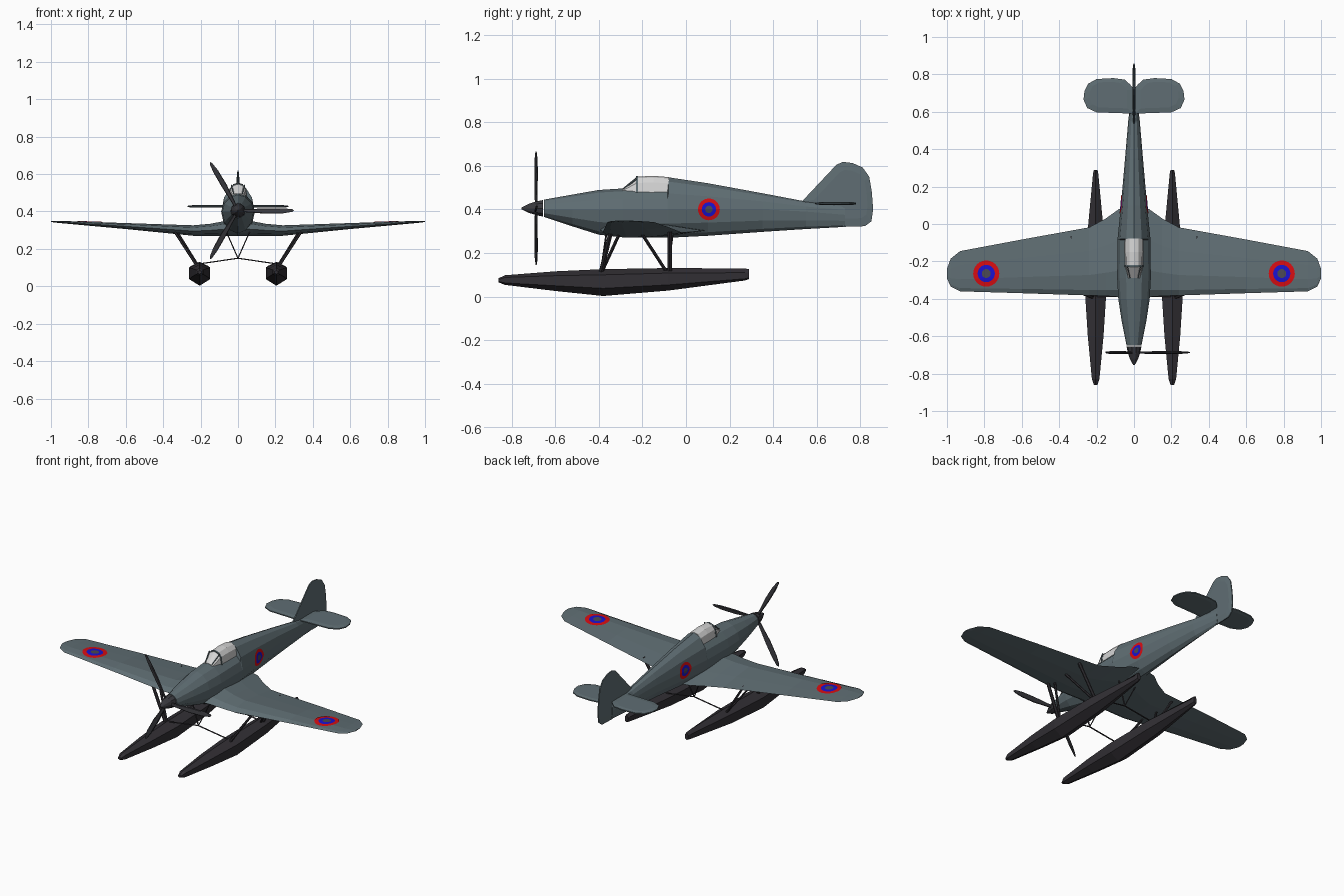
import bpy, bmesh, math
from mathutils import Vector
from mathutils.bvhtree import BVHTree

if "Cube" in bpy.data.objects:
    bpy.data.objects.remove(bpy.data.objects["Cube"])


def material(name, rgb):
    m = bpy.data.materials.new(name)
    m.diffuse_color = (*rgb, 1)
    m.use_nodes = True
    m.node_tree.nodes["Principled BSDF"].inputs["Base Color"].default_value = m.diffuse_color
    return m


BODY = material("slate_grey_paint", (0.115, 0.155, 0.172))
DARK = material("charcoal_paint", (0.032, 0.029, 0.035))
PROP = material("propeller_grey", (0.04, 0.04, 0.047))
GLASS = material("pale_glass", (0.66, 0.66, 0.66))
RED = material("red_ring", (0.68, 0.004, 0.006))
BLUE = material("blue_ring", (0.01, 0.006, 0.62))
CENTRE = material("dark_centre", (0.07, 0.065, 0.085))


def finish(name, bm, mats, mirror=False, fix=True):
    if fix:
        bmesh.ops.recalc_face_normals(bm, faces=bm.faces[:])
    me = bpy.data.meshes.new(name)
    bm.to_mesh(me)
    bm.free()
    for m in mats:
        me.materials.append(m)
    ob = bpy.data.objects.new(name, me)
    bpy.context.collection.objects.link(ob)
    if mirror:
        mod = ob.modifiers.new("mirror", 'MIRROR')
        mod.use_clip = True
        mod.merge_threshold = 0.0005
    return ob


def add_loft(bm, rings, caps=(True, True)):
    vs = [[bm.verts.new(p) for p in r] for r in rings]
    n = len(rings[0])
    for a, b in zip(vs, vs[1:]):
        for i in range(n):
            j = (i + 1) % n
            bm.faces.new((a[i], a[j], b[j], b[i]))
    if caps[0]:
        bm.faces.new(vs[0])
    if caps[1]:
        bm.faces.new(vs[-1])


def loft(name, rings, mat, mirror=False, caps=(True, True)):
    bm = bmesh.new()
    add_loft(bm, rings, caps)
    return finish(name, bm, [mat], mirror)


def blade_plate(name, outline, place, half, mat, mirror=False, inner=0.75):
    """Thin lens-shaped surface: sharp rim, raised middle on both sides."""
    cu = sum(p[0] for p in outline) / len(outline)
    cv = sum(p[1] for p in outline) / len(outline)
    small = [(cu + (u - cu) * inner, cv + (v - cv) * inner) for u, v in outline]
    rings = [[place(u, v, h) for u, v in pts]
             for pts, h in ((small, half), (outline, half * 0.45),
                            (outline, -half * 0.45), (small, -half))]
    return loft(name, rings, mat, mirror)


def struts(name, specs, mat):
    bm = bmesh.new()
    for a, b, r in specs:
        a, b = Vector(a), Vector(b)
        d = (b - a).normalized()
        u = d.cross(Vector((0, 1, 0.01))).normalized()
        v = d.cross(u)
        add_loft(bm, [[p + r * (u * math.cos(t) + 1.6 * v * math.sin(t))
                       for t in (math.tau * k / 6 for k in range(6))] for p in (a, b)])
    return finish(name, bm, [mat], True)


# Fuselage: y, half width, top, bottom
body = []
for y, w, top, low in [(-0.65, .04, .445, .365), (-0.52, .066, .468, .322),
                       (-0.4, .084, .489, .284), (-0.29, .09, .496, .272),
                       (-0.085, .088, .502, .27), (-0.08, .088, .547, .27),
                       (0.1, .07, .52, .279), (0.35, .048, .474, .297),
                       (0.55, .031, .436, .31), (0.73, .01, .42, .32)]:
    mid = 0.4 if y < 0.4 else (0.39 if y < 0.6 else 0.375)
    ring = []
    for k in range(12):
        c, s = math.cos(math.tau * k / 12), math.sin(math.tau * k / 12)
        h = top - mid if s > 0 else mid - low
        ring.append((w * math.copysign(abs(c) ** 1.1, c), y, mid + h * s))
    body.append(ring)
fuselage = loft("fuselage", body, BODY)

# Wing: x, leading y, trailing y, bottom z, top z
AIRFOIL = [(0, .45), (.08, .8), (.3, 1), (.65, .75), (1, .42), (.65, .1), (.3, 0), (.08, .15)]
wing = loft("wing", [[(x, le + (te - le) * u, lo + (hi - lo) * v) for u, v in AIRFOIL]
                     for x, le, te, lo, hi in [
                         (0, -.4, .1, .27, .35), (.08, -.39, .08, .27, .347),
                         (.15, -.385, .03, .27, .334), (.24, -.382, -.018, .27, .326),
                         (.6, -.37, -.083, .306, .338), (.93, -.36, -.145, .336, .349),
                         (.98, -.335, -.185, .341, .35), (1, -.29, -.24, .344, .349)]],
            BODY, True, (False, True))

# Tail surfaces
blade_plate("tailplane", [(0, .59), (.2, .597), (.25, .62), (.27, .665), (.265, .71), (.245, .75),
                          (.2, .775), (.11, .78), (.05, .772), (.02, .745), (0, .72)],
            lambda u, v, h: (u, v, .427 + h), .007, BODY, True)
blade_plate("tail_fin", [(.53, .435), (.69, .605), (.72, .618), (.765, .612), (.81, .592), (.84, .55),
                         (.852, .48), (.858, .4), (.85, .345), (.82, .323), (.72, .32), (.62, .36)],
            lambda u, v, h: (h, u, v), .007, BODY)

# Canopy: half-hoop sections y, half width, base, top
hoops = [(-.29, .035, .47, .497), (-.225, .048, .475, .55),
         (-.15, .05, .475, .554), (-.078, .05, .475, .548)]


def hoop(y, w, base, top, grow=0):
    return [((w + grow) * math.cos(math.pi * k / 6), y,
             base + (top + grow - base) * math.sin(math.pi * k / 6) ** .7 if 0 < k < 6 else base)
            for k in range(7)]


loft("canopy", [hoop(*h) for h in hoops], GLASS)
loft("canopy_frame", [hoop(y, .048, .475, .55, .002) for y in (-.23, -.22)], BODY)
struts("windscreen_frame", [((.022, -.287, .493), (.035, -.228, .54), .003)], BODY)

# Spinner and propeller
HUB = .405
loft("spinner", [[(r * math.cos(t), y, HUB + r * math.sin(t))
                  for t in (math.tau * k / 10 for k in range(10))]
                 for y, r in [(-.755, .004), (-.72, .022), (-.69, .032), (-.656, .04)]], PROP)
for i in range(3):
    a = math.tau * i / 3
    blade_plate("propeller_blade", [(.01, -.007), (.07, -.011), (.15, -.017), (.24, -.015), (.29, -.007),
                                    (.3, 0), (.29, .007), (.24, .012), (.15, .012), (.07, .008), (.01, .007)],
                lambda u, v, h: (u * math.cos(a) - v * math.sin(a), -.687 + h + v * .25,
                                 HUB + u * math.sin(a) + v * math.cos(a)), .005, PROP, inner=.8)

# Floats: y, half width, keel, chine, shoulder, ridge
FX = .205
loft("float", [[(FX, y, ridge), (FX + w, y, sh), (FX + w, y, ch),
                (FX, y, keel), (FX - w, y, ch), (FX - w, y, sh)]
               for y, w, keel, ch, sh, ridge in [
                   (-.86, .01, .066, .07, .078, .084), (-.83, .02, .054, .063, .088, .098),
                   (-.6, .042, .026, .05, .096, .116), (-.38, .056, .003, .038, .1, .126),
                   (-.08, .047, .028, .054, .108, .131), (.27, .014, .074, .082, .11, .129),
                   (.288, .01, .08, .086, .11, .126)]], DARK, True)

# Float struts and thin bracing
struts("float_strut", [((.22, -.39, .11), (.34, -.345, .295), .007),
                       ((.22, -.075, .11), (.34, -.075, .305), .007),
                       ((.22, -.09, .115), (.34, -.21, .3), .005),
                       ((.215, -.385, .115), (.33, -.3, .3), .005)], DARK)
struts("float_brace", [((FX, y, .12), (0, y, .15), .003) for y in (-.385, -.08)]
       + [((0, y, .15), (.062, y + .02, .29), .003) for y in (-.385, -.08)], DARK)


def roundel(name, target, origin, ray, u, v, radius):
    """Concentric painted disc projected onto the target surface."""
    bm = bmesh.new()
    src = bmesh.new()
    src.from_mesh(target.data)
    tree = BVHTree.FromBMesh(src)
    ray, u, v, o = Vector(ray), Vector(u), Vector(v), Vector(origin)
    steps, n, prev = (0, .17, .34, .5, .66, .83, 1), 24, None
    for i, f in enumerate(steps):
        ring = []
        for k in range(1 if i == 0 else n):
            t = math.tau * k / n
            p = o + radius * f * (u * math.cos(t) + v * math.sin(t))
            ring.append(bm.verts.new(tree.ray_cast(p, ray)[0] - ray * .003))
        if prev:
            for k in range(n):
                j = (k + 1) % n
                vs = (prev[0], ring[k], ring[j]) if i == 1 else (prev[k], ring[k], ring[j], prev[j])
                bm.faces.new(vs).material_index = (i - 1) // 2
        prev = ring
    src.free()
    finish(name, bm, [CENTRE, BLUE, RED], True, False)


# Roundels on wing tops and fuselage sides
roundel("wing_roundel", wing, (.79, -.265, 1), (0, 0, -1), (1, 0, 0), (0, 1, 0), .07)
roundel("side_roundel", fuselage, (.5, .105, .4), (-1, 0, 0), (0, 1, 0), (0, 0, 1), .05)
